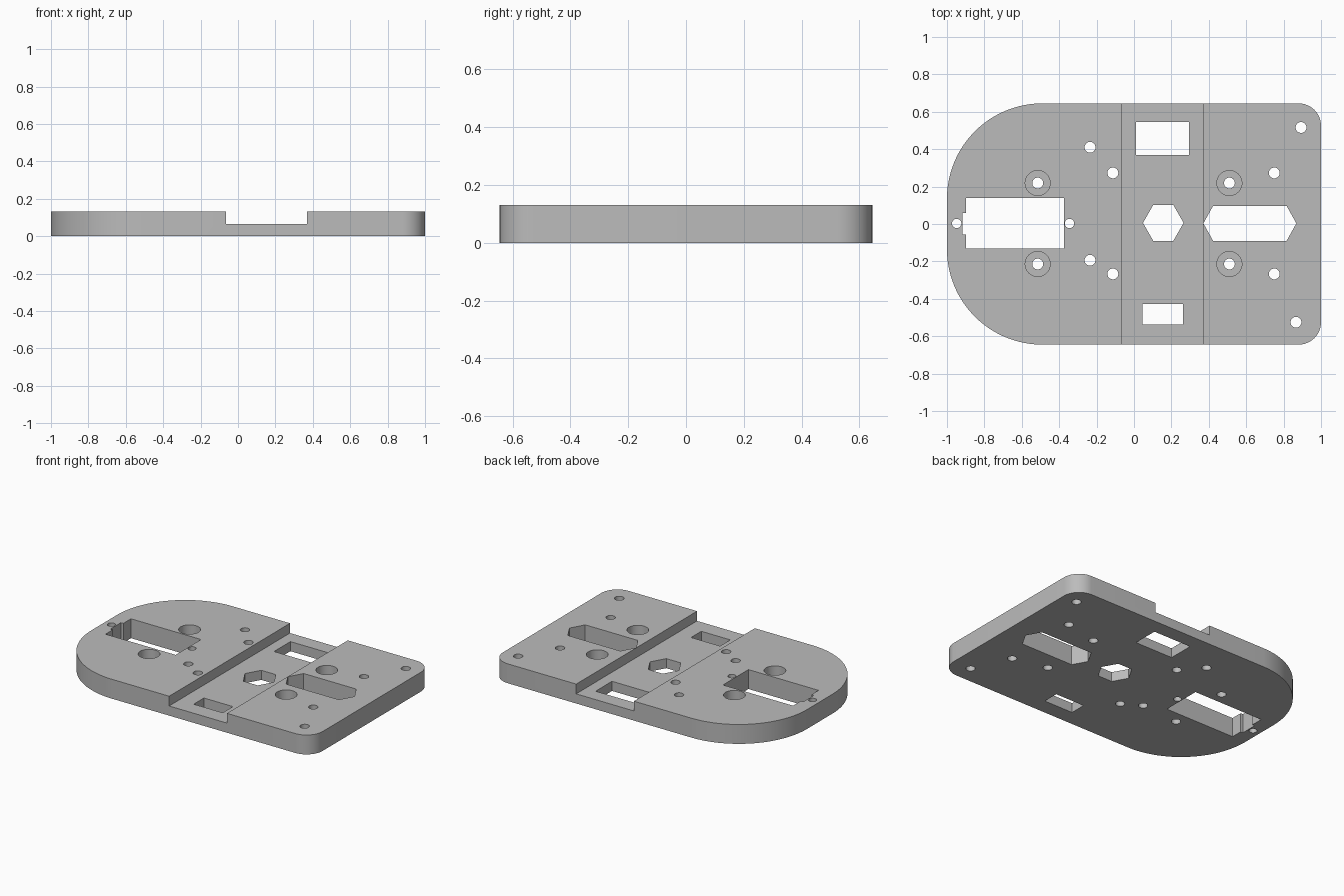
import bpy
import bmesh
from math import cos, sin, pi, radians

cube = bpy.data.objects.get("Cube")
if cube:
    bpy.data.objects.remove(cube, do_unlink=True)

THICK, STEP, HALF_Y = 0.131, 0.065, 0.645


def prism(name, outline, z0, z1):
    """Extrude a counter-clockwise outline between two heights."""
    bm = bmesh.new()
    face = bm.faces.new([bm.verts.new((x, y, z0)) for x, y in outline])
    top = bmesh.ops.extrude_face_region(bm, geom=[face])["geom"]
    bmesh.ops.translate(bm, vec=(0, 0, z1 - z0),
                        verts=[v for v in top if isinstance(v, bmesh.types.BMVert)])
    bmesh.ops.recalc_face_normals(bm, faces=bm.faces)
    mesh = bpy.data.meshes.new(name)
    bm.to_mesh(mesh)
    bm.free()
    obj = bpy.data.objects.new(name, mesh)
    bpy.context.collection.objects.link(obj)
    return obj


def arc(x, y, r, start, end, steps):
    angles = [radians(start + (end - start) * i / steps) for i in range(steps + 1)]
    return [(x + r * cos(a), y + r * sin(a)) for a in angles]


def circle(x, y, r, n=32):
    return arc(x, y, r, 0, 360, n)[:-1]


def rect(x0, x1, y0, y1):
    return [(x0, y0), (x1, y0), (x1, y1), (x0, y1)]


def hexagon(x0, x1, tip, y0, y1):
    mid = (y0 + y1) / 2
    return [(x0, mid), (x0 + tip, y0), (x1 - tip, y0),
            (x1, mid), (x1 - tip, y1), (x0 + tip, y1)]


# Plate: wide rounding on one end, small corners on the other
R, r = 0.51, 0.12
outline = (arc(1 - r, -HALF_Y + r, r, -90, 0, 12) + arc(1 - r, HALF_Y - r, r, 0, 90, 12)
           + arc(-1 + R, HALF_Y - R, R, 90, 180, 32) + arc(-1 + R, -HALF_Y + R, R, 180, 270, 32))
plate = prism("base_plate", outline, 0, THICK)


def cut(outline, z0=-0.1):
    cutter = prism("cutter", outline, z0, 0.3)
    cutter.hide_render = True
    mod = plate.modifiers.new("cut", "BOOLEAN")
    mod.operation, mod.solver, mod.object = "DIFFERENCE", "EXACT", cutter
    bpy.context.view_layer.objects.active = plate
    bpy.ops.object.modifier_apply(modifier=mod.name)
    bpy.data.objects.remove(cutter, do_unlink=True)


# Cross channel
cut(rect(-0.063, 0.369, -1, 1), STEP)

# Motor slot with its cable notch
cut([(-0.898, -0.132), (-0.374, -0.132), (-0.374, 0.14), (-0.898, 0.14),
     (-0.898, 0.058), (-0.916, 0.058), (-0.916, -0.055), (-0.898, -0.055)])

# Rectangular and six-sided windows
cut(rect(0.01, 0.294, 0.37, 0.545))
cut(rect(0.045, 0.262, -0.537, -0.428))
cut(hexagon(0.048, 0.265, 0.055, -0.09, 0.102))
cut(hexagon(0.371, 0.868, 0.052, -0.09, 0.097))

# Counterbored screw holes
for x in (-0.515, 0.51):
    for y in (-0.214, 0.219):
        cut(circle(x, y, 0.067), STEP)
        cut(circle(x, y, 0.029))

# Plain through holes
for x, y in [(-0.235, 0.41), (-0.113, 0.273), (-0.235, -0.194), (-0.113, -0.267),
             (0.75, 0.273), (0.75, -0.267), (0.893, 0.516), (0.866, -0.525)]:
    cut(circle(x, y, 0.029))
for x in (-0.948, -0.345):
    cut(circle(x, 0.003, 0.025))

# Single grey finish
grey = bpy.data.materials.new("plain_grey")
grey.use_nodes = True
colour = (0.5, 0.5, 0.5, 1)
grey.diffuse_color = colour
grey.node_tree.nodes["Principled BSDF"].inputs["Base Color"].default_value = colour
plate.data.materials.clear()
plate.data.materials.append(grey)
for p in plate.data.polygons:
    p.material_index = 0

bpy.ops.object.select_all(action="DESELECT")
plate.select_set(True)
bpy.context.view_layer.objects.active = plate
bpy.ops.object.shade_smooth_by_angle(angle=radians(30))
